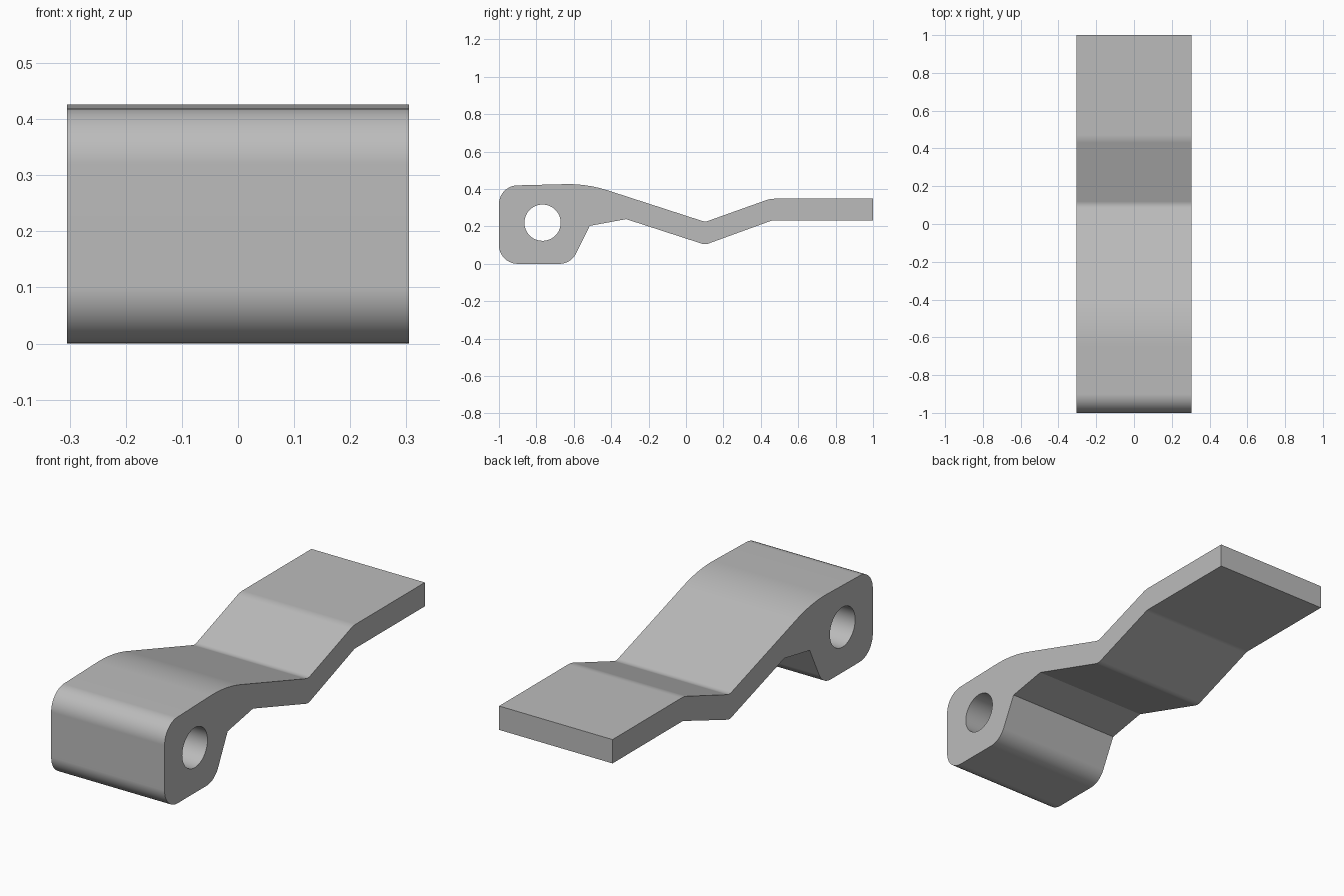
import bpy, bmesh
from math import cos, sin, tan, pi, radians
from mathutils import Vector

cube = bpy.data.objects.get("Cube")
if cube:
    bpy.data.objects.remove(cube, do_unlink=True)

HALF_WIDTH = 0.305

# Side profile: y, z, corner radius
CORNERS = [
    (-1.0, 0.0, 0.1), (-0.615, 0.0, 0.1),            # underside of the eye block
    (-0.515, 0.203, 0), (-0.32, 0.239, 0),           # step up to the strip
    (0.1025, 0.102, 0.05), (0.46, 0.232, 0.05),      # underside of the strip
    (1.0, 0.232, 0), (1.0, 0.348, 0),                # free end
    (0.45, 0.348, 0.12), (0.1025, 0.224, 0.05),      # top of the strip
    (-0.53, 0.429, 0.7), (-1.0, 0.417, 0.1),         # top of the eye block
]
HOLE_Y, HOLE_Z, HOLE_R = -0.767, 0.22, 0.097


def rounded(corners, steps=10):
    """Replace each corner that has a radius by a tangent arc."""
    points = []
    for i, (y, z, r) in enumerate(corners):
        p = Vector((y, z))
        if not r:
            points.append(p)
            continue
        a = (Vector(corners[i - 1][:2]) - p).normalized()
        b = (Vector(corners[(i + 1) % len(corners)][:2]) - p).normalized()
        half = a.angle(b) / 2
        centre = p + (a + b).normalized() * r / sin(half)
        start = p + a * r / tan(half) - centre
        end = p + b * r / tan(half) - centre
        sweep = start.angle(end)
        for k in range(steps + 1):
            t = k / steps
            points.append(centre + (start * sin((1 - t) * sweep)
                                    + end * sin(t * sweep)) / sin(sweep))
    return points


def add_loop(bm, points):
    verts = [bm.verts.new((-HALF_WIDTH, y, z)) for y, z in points]
    return [bm.edges.new((verts[i - 1], v)) for i, v in enumerate(verts)]


# Outline and pin hole, filled and extruded across the width
bm = bmesh.new()
hole = [(HOLE_Y + HOLE_R * cos(k * pi / 24), HOLE_Z + HOLE_R * sin(k * pi / 24))
        for k in range(48)]
edges = add_loop(bm, rounded(CORNERS)) + add_loop(bm, hole)
bmesh.ops.triangle_fill(bm, use_beauty=True, use_dissolve=False, edges=edges)
side = bmesh.ops.extrude_face_region(bm, geom=bm.faces[:])
bmesh.ops.translate(bm, vec=(2 * HALF_WIDTH, 0, 0),
                    verts=[g for g in side["geom"] if isinstance(g, bmesh.types.BMVert)])
bmesh.ops.recalc_face_normals(bm, faces=bm.faces[:])
mesh = bpy.data.meshes.new("bent_lever")
bm.to_mesh(mesh)
bm.free()

lever = bpy.data.objects.new("bent_lever", mesh)
bpy.context.collection.objects.link(lever)

# Plain grey material
grey = bpy.data.materials.new("plain_grey")
grey.use_nodes = True
colour = (0.5, 0.5, 0.5, 1)
grey.diffuse_color = colour
grey.node_tree.nodes["Principled BSDF"].inputs["Base Color"].default_value = colour
mesh.materials.append(grey)

# Smooth fillets, flat faces between them
for other in bpy.context.selected_objects:
    other.select_set(False)
lever.select_set(True)
bpy.context.view_layer.objects.active = lever
bpy.ops.object.shade_smooth_by_angle(angle=radians(25))
weighted = lever.modifiers.new("flat_faces", 'WEIGHTED_NORMAL')
weighted.keep_sharp = True
